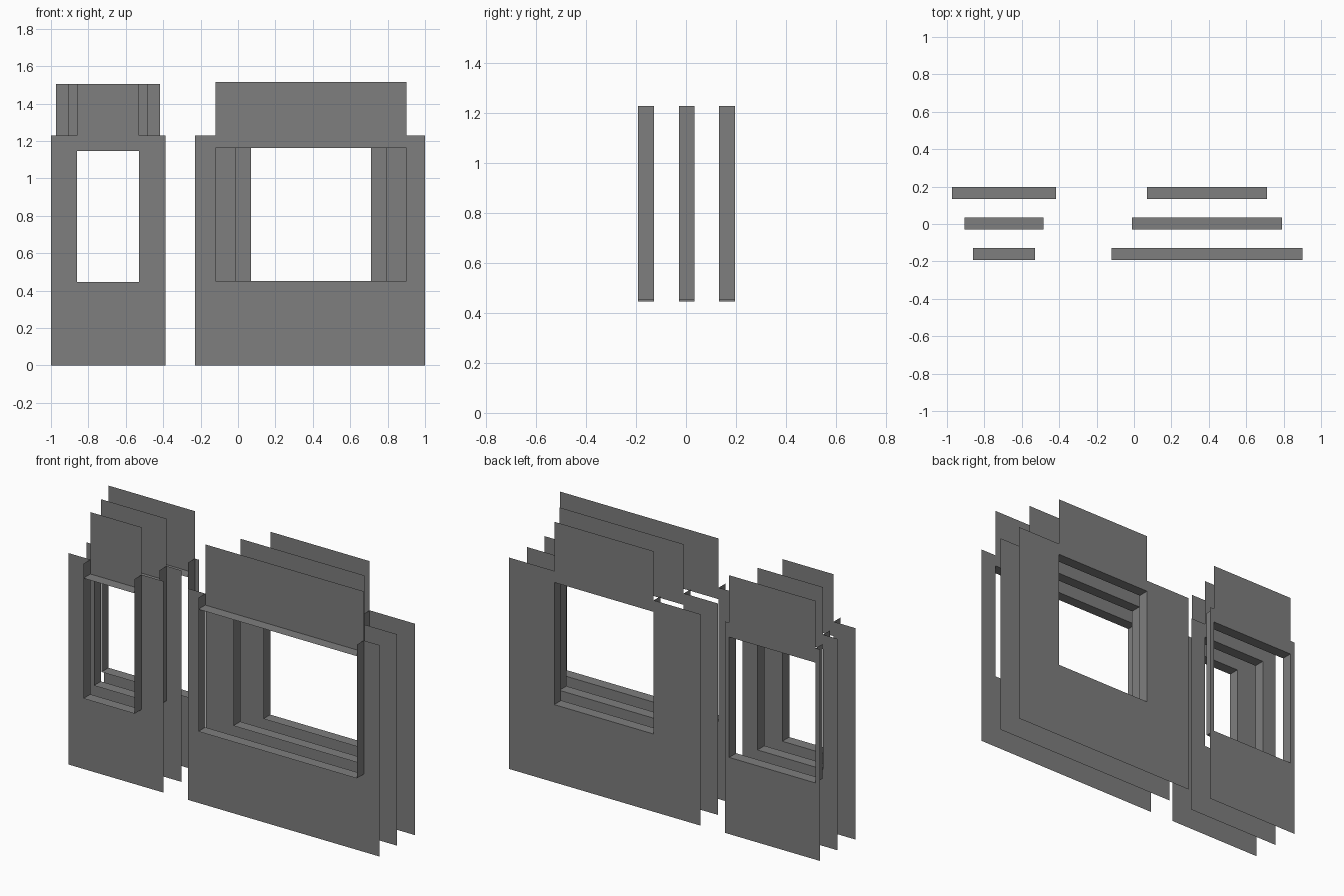
import bpy

cube = bpy.data.objects.get("Cube")
if cube:
    bpy.data.objects.remove(cube, do_unlink=True)

grey = bpy.data.materials.new("plain grey")
grey.use_nodes = True
colour = (0.21, 0.21, 0.21, 1)
grey.diffuse_color = colour
grey.node_tree.nodes["Principled BSDF"].inputs["Base Color"].default_value = colour

WALL_TOP = 1.23
DEPTH = 0.064   # how far each surround stands forward of its wall


def make_object(name, polygons):
    """Build one object from a list of thin flat polygons."""
    verts, faces = [], []
    for poly in polygons:
        faces.append(range(len(verts), len(verts) + len(poly)))
        verts.extend(poly)
    mesh = bpy.data.meshes.new(name)
    mesh.from_pydata(verts, [], [list(f) for f in faces])
    mesh.materials.append(grey)
    obj = bpy.data.objects.new(name, mesh)
    bpy.context.collection.objects.link(obj)


def layer(name, y, wall, opening, sill, lintel, top):
    """One wall sheet with a raised header and a projecting window surround."""
    a, b = wall
    l, r = opening
    f = y - DEPTH

    # U-shaped wall sheet, open at the top
    outline = [(a, 0), (b, 0), (b, WALL_TOP), (r, WALL_TOP),
               (r, sill), (l, sill), (l, WALL_TOP), (a, WALL_TOP)]
    make_object(name + "_wall", [[(x, y, z) for x, z in outline]])

    # header sheet rising above the wall
    make_object(name + "_header",
                [[(l, y, lintel), (r, y, lintel), (r, y, top), (l, y, top)]])

    # sill, lintel and the two jambs
    shelves = [[(l, f, z), (r, f, z), (r, y, z), (l, y, z)] for z in (sill, lintel)]
    jambs = [[(x, f, sill), (x, y, sill), (x, y, WALL_TOP), (x, f, WALL_TOP)]
             for x in (l, r)]
    make_object(name + "_surround", shelves + jambs)


rows = [("front", -0.129), ("middle", 0.035), ("back", 0.197)]
wide_openings = [(-0.12, 0.90), (-0.01, 0.79), (0.07, 0.71)]
narrow_openings = [(-0.86, -0.53), (-0.907, -0.485), (-0.972, -0.416)]

for (row, y), wide, narrow in zip(rows, wide_openings, narrow_openings):
    layer("wide_" + row, y, (-0.23, 1.0), wide, 0.452, 1.163, 1.516)
    layer("narrow_" + row, y, (-1.0, -0.388), narrow, 0.446, 1.146, 1.506)
